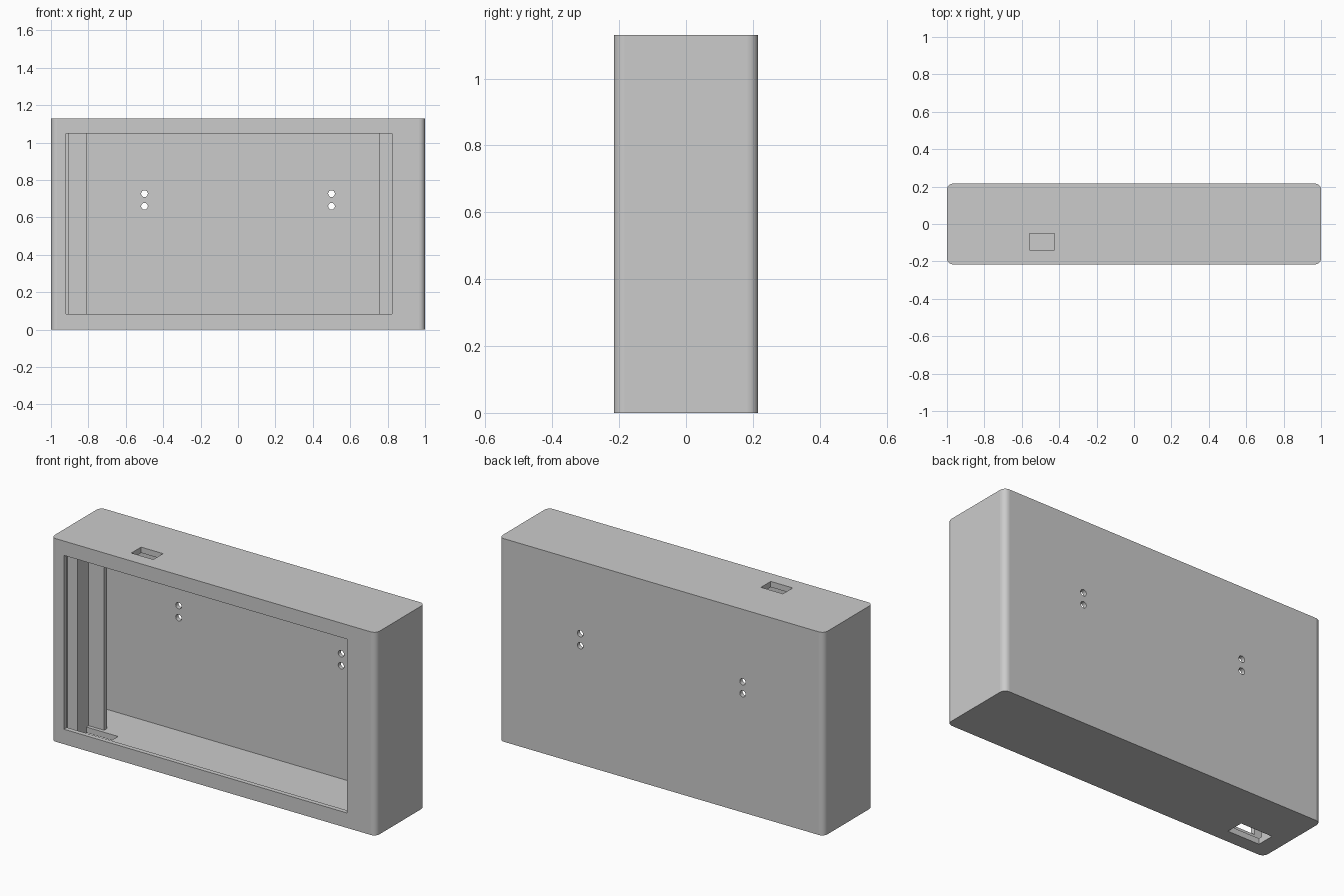
import bpy
import bmesh
from mathutils import Matrix, Vector

cube = bpy.data.objects.get("Cube")
if cube:
    bpy.data.objects.remove(cube, do_unlink=True)

grey = bpy.data.materials.new("light_grey")
grey.use_nodes = True
grey.diffuse_color = (0.6, 0.6, 0.6, 1)
grey.node_tree.nodes["Principled BSDF"].inputs["Base Color"].default_value = (0.6, 0.6, 0.6, 1)

W, D, H = 1.0, 0.216, 1.13     # half width, half depth, height
WALL = 0.032
LIP = 0.026


def add_object(name, bm):
    mesh = bpy.data.meshes.new(name)
    bm.to_mesh(mesh)
    bm.free()
    mesh.materials.append(grey)
    obj = bpy.data.objects.new(name, mesh)
    bpy.context.collection.objects.link(obj)
    return obj


def box_bm(x, y, z):
    """Box from three (low, high) ranges."""
    bm = bmesh.new()
    bmesh.ops.create_cube(bm, size=1)
    size = Vector([r[1] - r[0] for r in (x, y, z)])
    mid = Vector([(r[1] + r[0]) / 2 for r in (x, y, z)])
    for v in bm.verts:
        v.co = v.co * size + mid
    return bm


def box(name, x, y, z):
    return add_object(name, box_bm(x, y, z))


def peg_hole(x, z):
    bm = bmesh.new()
    turn = Matrix.Translation((x, D, z)) @ Matrix.Rotation(1.5707963, 4, "X")
    bmesh.ops.create_cone(bm, cap_ends=True, segments=16, radius1=0.018,
                          radius2=0.018, depth=0.2, matrix=turn)
    return add_object("peg_hole_cutter", bm)


# Outer case with rounded upright edges
bm = box_bm((-W, W), (-D, D), (0, H))
upright = [e for e in bm.edges if abs(e.verts[0].co.z - e.verts[1].co.z) > 0.5]
bmesh.ops.bevel(bm, geom=upright, offset=WALL, segments=6, profile=0.5, affect="EDGES")
case = add_object("case", bm)

# Cavity, front window, top and bottom slots, hanging holes
cutters = [
    box("cavity_cutter", (-W + WALL, W - WALL), (-D + LIP, D - 0.024), (WALL, H - WALL)),
    box("window_cutter", (-0.92, 0.823), (-0.3, 0), (0.083, 1.05)),
    box("top_slot_cutter", (-0.56, -0.425), (-0.138, -0.052), (1, 1.2)),
    box("bottom_slot_cutter", (-0.905, -0.71), (-0.138, -0.04), (-0.1, 0.1)),
]
cutters += [peg_hole(x, z) for x in (-0.5, 0.5) for z in (0.66, 0.727)]
for c in cutters:
    c.hide_render = True
    mod = case.modifiers.new(c.name, "BOOLEAN")
    mod.operation = "DIFFERENCE"
    mod.solver = "EXACT"
    mod.object = c

# Bake the cuts and drop the cutters
bpy.context.view_layer.update()
result = case.evaluated_get(bpy.context.evaluated_depsgraph_get())
mesh = bpy.data.meshes.new_from_object(result)
case.modifiers.clear()
case.data = mesh
for c in cutters:
    bpy.data.objects.remove(c, do_unlink=True)

# Round faces smooth, flat faces flat
for p in case.data.polygons:
    p.use_smooth = max(abs(n) for n in p.normal) < 0.999

# Stepped inner rails that hold the panel: a side block and a thin ledge each
rail_z = (WALL - 0.005, H - WALL + 0.005)
edge = W - WALL + 0.005
for side, block_x, ledge_x in (("right", (-edge, -0.905), (-0.91, -0.81)),
                               ("left", (0.85, edge), (0.755, 0.855))):
    box(side + "_rail_block", block_x, (-0.118, 0.005), rail_z)
    box(side + "_rail_ledge", ledge_x, (-0.02, 0.005), rail_z)
